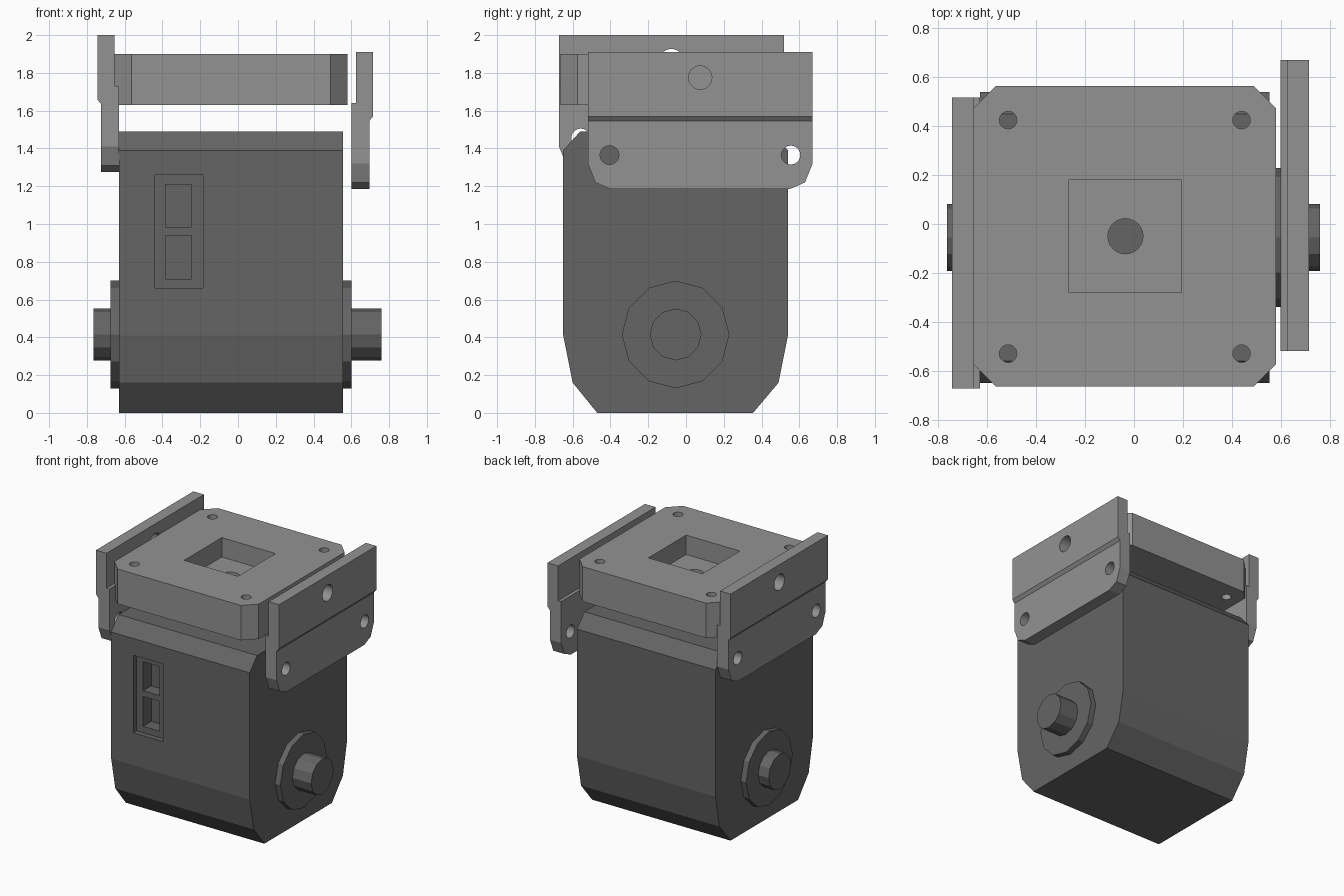
import bpy, bmesh, math
from mathutils import Matrix, Vector

cube = bpy.data.objects.get("Cube")
if cube:
    bpy.data.objects.remove(cube, do_unlink=True)


def material(name, value):
    m = bpy.data.materials.new(name)
    m.use_nodes = True
    colour = (value, value, value, 1)
    m.diffuse_color = colour
    m.node_tree.nodes["Principled BSDF"].inputs["Base Color"].default_value = colour
    return m


dark = material("dark grey", 0.13)
light = material("light grey", 0.29)


def finish(name, bm, mat):
    bmesh.ops.recalc_face_normals(bm, faces=bm.faces)
    mesh = bpy.data.meshes.new(name)
    bm.to_mesh(mesh)
    bm.free()
    obj = bpy.data.objects.new(name, mesh)
    bpy.context.collection.objects.link(obj)
    if mat:
        mesh.materials.append(mat)
    return obj


def prism(name, outline, axis, lo, hi, mat=None):
    """Extrude a 2D outline along an axis from lo to hi."""
    def place(p):
        v = list(p)
        v.insert("xyz".index(axis), lo)
        return v
    bm = bmesh.new()
    face = bm.faces.new([bm.verts.new(place(p)) for p in outline])
    out = bmesh.ops.extrude_face_region(bm, geom=[face])
    step = Vector([hi - lo if a == axis else 0 for a in "xyz"])
    for v in out["geom"]:
        if isinstance(v, bmesh.types.BMVert):
            v.co += step
    return finish(name, bm, mat)


def disc(cu, cv, radius, sides):
    return [(cu + radius * math.cos(math.tau * i / sides),
             cv + radius * math.sin(math.tau * i / sides)) for i in range(sides)]


def rect(u0, u1, v0, v1):
    return [(u0, v0), (u1, v0), (u1, v1), (u0, v1)]


def carve(obj, cutter, operation="DIFFERENCE"):
    """Apply a boolean and discard the cutter."""
    mod = obj.modifiers.new("cut", "BOOLEAN")
    mod.operation = operation
    mod.solver = "EXACT"
    mod.object = cutter
    cutter.hide_render = True
    bpy.context.view_layer.objects.active = obj
    bpy.ops.object.modifier_apply(modifier=mod.name)
    bpy.data.objects.remove(cutter, do_unlink=True)


# Motor housing
side = [(-0.47, 0), (0.355, 0), (0.49, 0.16), (0.54, 0.41), (0.54, 1.39),
        (0.45, 1.49), (-0.56, 1.49), (-0.65, 1.39), (-0.65, 0.41), (-0.60, 0.16)]
housing = prism("housing", side, "x", -0.63, 0.555, dark)

# Connector recess and its two sockets
carve(housing, prism("recess", rect(-0.44, -0.185, 0.66, 1.26), "y", -0.8, -0.61))
for z0, z1 in ((0.71, 0.94), (0.985, 1.21)):
    carve(housing, prism("socket", rect(-0.385, -0.245, z0, z1), "y", -0.8, -0.51))

# Hubs and output shafts on both sides
for label, face, hub, tip in (("left", 0.555, 0.60, 0.76), ("right", -0.63, -0.675, -0.765)):
    prism(label + "_hub", disc(-0.055, 0.415, 0.285, 12), "x", face, hub, dark)
    prism(label + "_shaft", disc(-0.055, 0.415, 0.137, 12), "x", hub, tip, dark)

# Top mounting plate with clipped corners
x0, x1, y0, y1, c = -0.655, 0.58, -0.665, 0.565, 0.09
plate = prism("top_plate", [(x0 + c, y0), (x1 - c, y0), (x1, y0 + c), (x1, y1 - c),
                            (x1 - c, y1), (x0 + c, y1), (x0, y1 - c), (x0, y0 + c)],
              "z", 1.63, 1.90, light)
carve(plate, prism("pocket", rect(-0.265, 0.195, -0.28, 0.18), "z", 1.75, 2.1))
carve(plate, prism("centre_hole", disc(-0.035, -0.05, 0.072, 24), "z", 1.5, 2.1))
for x in (-0.515, 0.44):
    for y in (-0.53, 0.425):
        carve(plate, prism("screw_hole", disc(x, y, 0.036, 16), "z", 1.5, 2.1))


# Side brackets: a stepped section trimmed to a rounded lower outline
def bracket(name):
    section = [(0.60, 1.185), (0.695, 1.185), (0.695, 1.545), (0.715, 1.57),
               (0.715, 1.91), (0.625, 1.91), (0.625, 1.64), (0.60, 1.64)]
    # The section lies in x and z and runs along y
    obj = prism(name, section, "y", -0.52, 0.67, light)
    outline = [(-0.40, 1.185), (0.55, 1.185), (0.63, 1.22), (0.67, 1.32),
               (0.67, 2), (-0.52, 2), (-0.52, 1.32), (-0.48, 1.22)]
    carve(obj, prism("trim", outline, "x", 0.5, 0.8), "INTERSECT")
    for y, z, r in ((-0.405, 1.365, 0.05), (0.555, 1.365, 0.05), (0.075, 1.775, 0.062)):
        carve(obj, prism("bolt_hole", disc(y, z, r, 24), "x", 0.5, 0.8))
    return obj


bracket("left_bracket")
right = bracket("right_bracket")
right.data.transform(Matrix.Translation((-0.03, -0.152, 0.09)) @ Matrix.Scale(-1, 4, (1, 0, 0)))
right.data.flip_normals()
